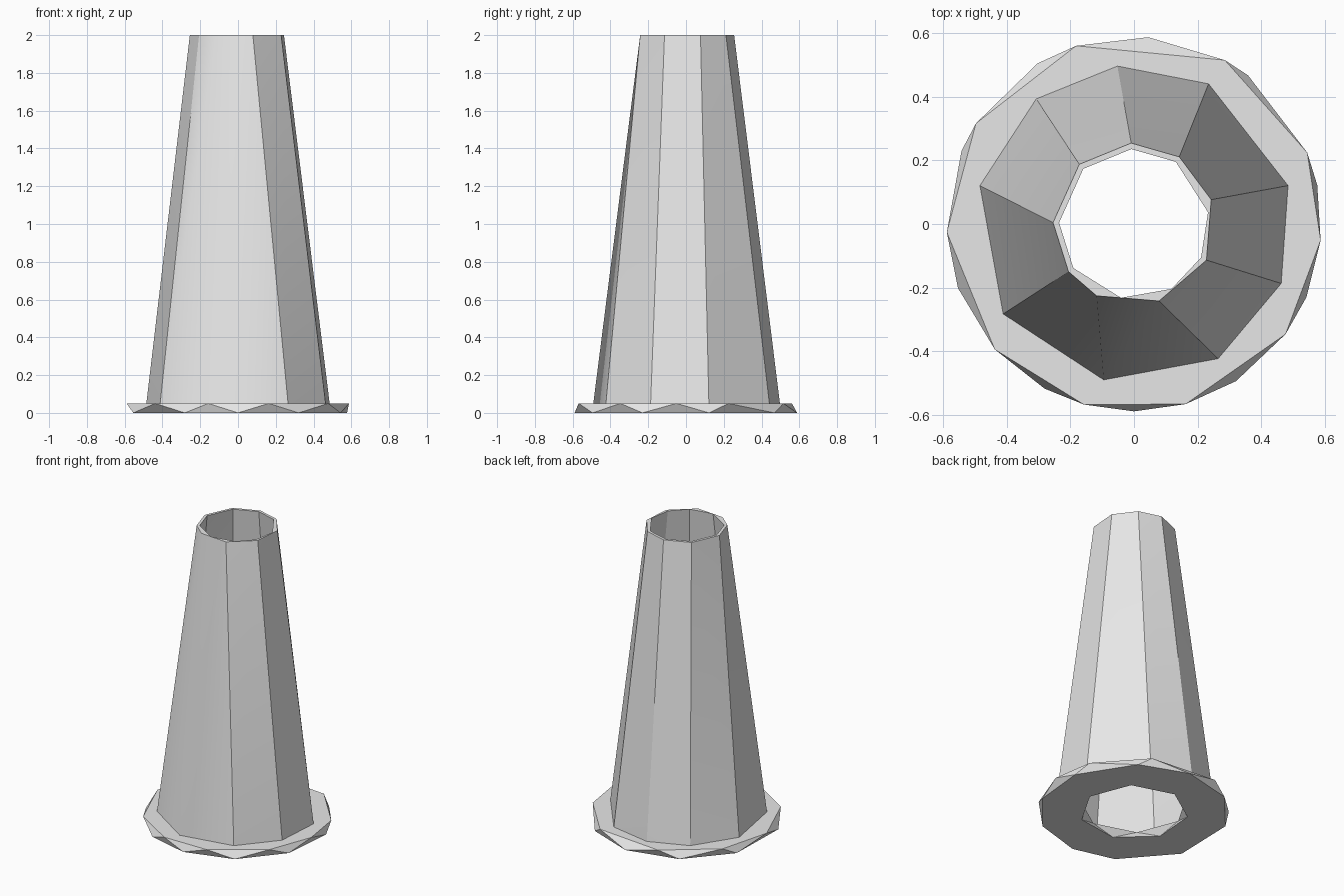
import bpy, bmesh
from math import cos, sin, radians

cube = bpy.data.objects.get("Cube")
if cube:
    bpy.data.objects.remove(cube, do_unlink=True)

grey = bpy.data.materials.new("plain grey")
grey.use_nodes = True
grey.diffuse_color = (0.8, 0.8, 0.8, 1)
grey.node_tree.nodes["Principled BSDF"].inputs["Base Color"].default_value = (0.8, 0.8, 0.8, 1)


def ring(bm, radius, z, angles):
    """Uneven polygon: list of (angle, vertex) with ascending angles."""
    return [(a, bm.verts.new((radius * cos(radians(a)), radius * sin(radians(a)), z)))
            for a in sorted(angles)]


def zip_rings(bm, a, b):
    """Join two polygons with triangles, always advancing the side that lags."""
    gap = lambda k: (b[k][0] - a[0][0] + 180) % 360 - 180
    start = min(range(len(b)), key=lambda k: abs(gap(k)))
    shift = gap(start) + a[0][0] - b[start][0]

    def at(r, k, offset=0):
        return r[k % len(r)][0] + 360 * (k // len(r)) + offset

    i, j = 0, start
    while i < len(a) or j < start + len(b):
        va, vb = a[i % len(a)][1], b[j % len(b)][1]
        step_a = at(a, i) + at(a, i + 1)
        step_b = at(b, j, shift) + at(b, j + 1, shift)
        if j == start + len(b) or (i < len(a) and step_a <= step_b):
            i += 1
            bm.faces.new((va, a[i % len(a)][1], vb))
        else:
            j += 1
            bm.faces.new((va, b[j % len(b)][1], vb))


def hollow_part(name, profile):
    """Closed shell around the axis, from (radius, height, angles) rings."""
    bm = bmesh.new()
    rings = [ring(bm, *p) for p in profile]
    for k, r in enumerate(rings):
        zip_rings(bm, r, rings[(k + 1) % len(rings)])
    bmesh.ops.recalc_face_normals(bm, faces=bm.faces)
    mesh = bpy.data.meshes.new(name)
    bm.to_mesh(mesh)
    bm.free()
    mesh.materials.append(grey)
    obj = bpy.data.objects.new(name, mesh)
    bpy.context.collection.objects.link(obj)
    bpy.ops.object.select_all(action="DESELECT")
    obj.select_set(True)
    bpy.context.view_layer.objects.active = obj
    bpy.ops.object.shade_smooth_by_angle(angle=radians(30))


# Base flange: faceted rim with a hole through the middle
rim_low = (12, 52.5, 85.6, 121, 157, 200, 241.5, 270, 303, 337)
rim_high = (22.4, 61, 108, 147.5, 182.5, 222, 254.5, 286, 324, 355)
hole = [47 + 360 / 7 * k for k in range(7)]
hollow_part("base_flange", [
    (0.59, 0, rim_low),
    (0.59, 0.05, rim_high),
    (0.335, 0.05, [a + 180 / 7 for a in hole]),
    (0.335, 0, hole),
])

# Tapered tube: thin wall, open at the top
foot = (14, 62, 96, 128, 166, 214.5, 259, 302, 338)
lip = (17.5, 56, 92, 132.5, 179, 216, 242.5, 288, 333.5)
lip_inner = (9, 56, 92, 132.5, 179, 216, 260, 300, 333.5)
hollow_part("tapered_tube", [
    (0.5, 0.05, foot),
    (0.255, 2, lip),
    (0.236, 2, lip_inner),
    (0.48, 0.05, foot),
])
